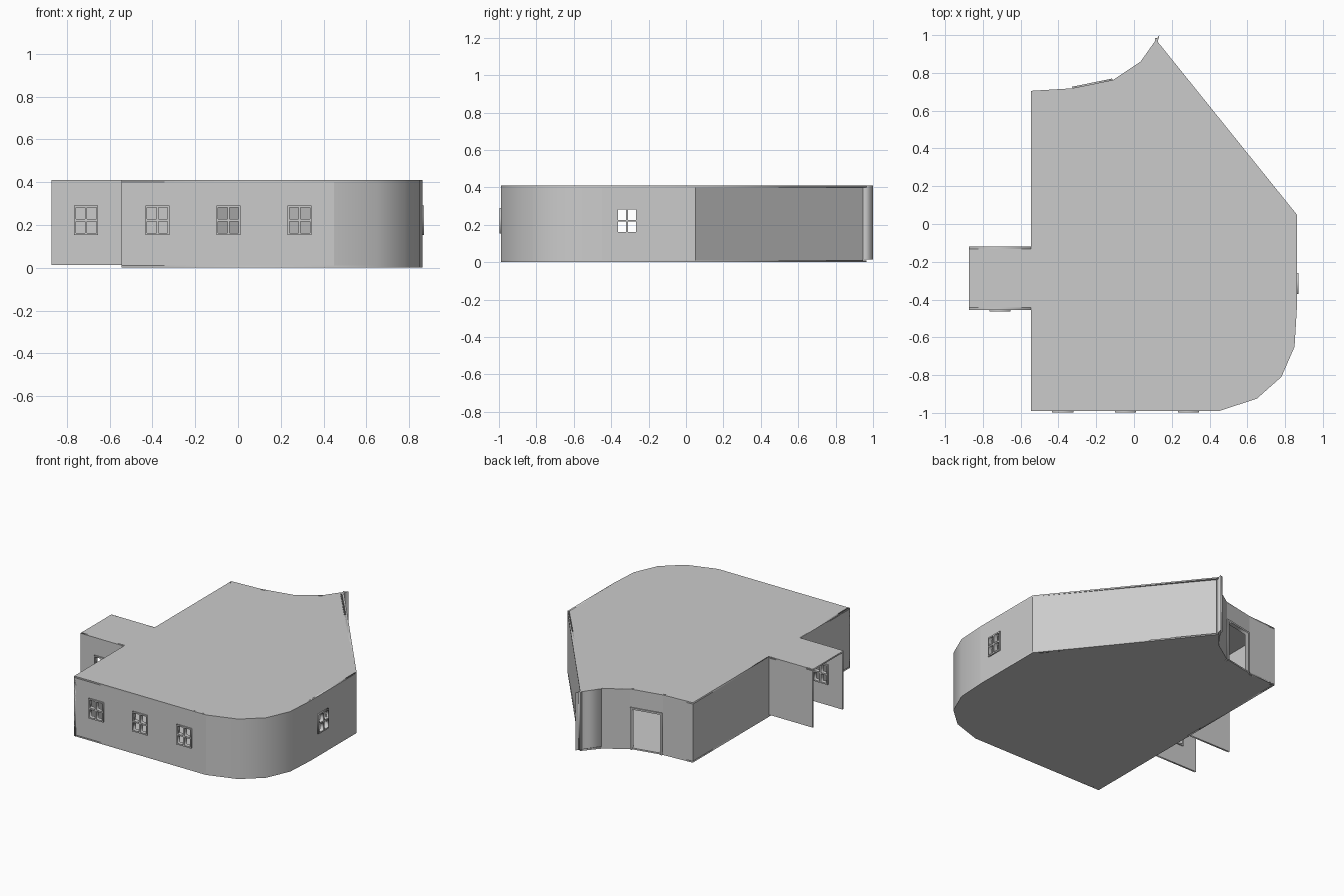
import bpy, bmesh
from mathutils import Matrix, Vector

if "Cube" in bpy.data.objects:
    bpy.data.objects.remove(bpy.data.objects["Cube"])

T, TOP, BOT = 0.012, 0.41, 0.0
WZ = 0.222  # window centre height


def rect(u0, u1, v0, v1):
    return [(u0, v0), (u1, v0), (u1, v1), (u0, v1)]


def plate(name, loops, depth, matrix):
    """Flat plate from an outer loop plus hole loops, extruded 0..-depth."""
    cu = bpy.data.curves.new(name, 'CURVE')
    cu.dimensions, cu.fill_mode, cu.extrude = '2D', 'BOTH', depth / 2
    for loop in loops:
        sp = cu.splines.new('POLY')
        sp.points.add(len(loop) - 1)
        for pt, (u, v) in zip(sp.points, loop):
            pt.co = (u, v, 0, 1)
        sp.use_cyclic_u = True
    tmp = bpy.data.objects.new(name + "_outline", cu)
    bpy.context.collection.objects.link(tmp)
    deps = bpy.context.evaluated_depsgraph_get()
    me = bpy.data.meshes.new_from_object(tmp.evaluated_get(deps))
    bpy.data.objects.remove(tmp)
    me.transform(matrix @ Matrix.Translation((0, 0, -depth / 2)))
    ob = bpy.data.objects.new(name, me)
    bpy.context.collection.objects.link(ob)
    return ob


def frame_of(p, q):
    """Local axes of a wall: along, up, outward (outline runs counter-clockwise)."""
    u = Vector((q[0] - p[0], q[1] - p[1], 0))
    n = u.normalized().cross(Vector((0, 0, 1)))
    m = Matrix((u.normalized(), (0, 0, 1), n)).transposed().to_4x4()
    m.translation = (p[0], p[1], 0)
    return m, u.length


def wall(name, p, q, windows=(), z0=BOT):
    """Straight wall with four-pane windows at the given distances from p."""
    m, length = frame_of(p, q)
    holes = [rect(c - .048, c + .048, WZ - .06, WZ + .06) for c in windows]
    plate(name, [rect(0, length, z0, TOP)] + holes, T, m)
    for i, c in enumerate(windows):
        loops = [rect(c - .056, c + .056, WZ - .068, WZ + .068)]
        for a in (-.048, .005):
            for b in (-.059, .005):
                loops.append(rect(c + a, c + a + .043, WZ + b, WZ + b + .054))
        plate(f"{name}_window_frame_{i + 1}", loops, T + .016,
              m @ Matrix.Translation((0, 0, .008)))


# Plan outline, counter-clockwise from the front left
corner = [(.45, -.99), (.65, -.925), (.78, -.81), (.85, -.65), (.862, -.45)]
back = [(.125, .965), (.035, .86), (-.11, .763), (-.33, .718), (-.545, .705)]
left = -.545
outline = [(left, -.99)] + corner + [(.862, .05)] + back

# Floor and roof slabs
plate("floor", [outline], .01, Matrix.Translation((0, 0, .01)))
plate("roof", [outline], .01, Matrix.Translation((0, 0, TOP)))

# Straight outer walls
wall("front_wall", (left, -.99), (.45, -.99), [.168, .5, .833])
wall("right_wall", (.862, -.45), (.862, .05), [.135])
wall("diagonal_wall", (.862, .05), (.125, .945))
wall("left_wall_back", (left, .705), (left, -.12))
wall("left_wall_front", (left, -.455), (left, -.99))

# Rounded corner wall
bm = bmesh.new()
rings = []
for i, p in enumerate(corner):
    a, b = Vector(corner[max(i - 1, 0)]), Vector(corner[min(i + 1, 4)])
    d = (b - a).normalized()
    inner = Vector(p) + Vector((-d.y, d.x)) * T
    rings.append([bm.verts.new((x, y, z)) for (x, y), z in
                  ((p, BOT), (p, TOP), (inner, TOP), (inner, BOT))])
for r, s in zip(rings, rings[1:]):
    for k in range(4):
        bm.faces.new((r[k], s[k], s[(k + 1) % 4], r[(k + 1) % 4]))
bm.faces.new(rings[0])
bm.faces.new(rings[-1][::-1])
bmesh.ops.recalc_face_normals(bm, faces=bm.faces)
me = bpy.data.meshes.new("rounded_corner_wall")
bm.to_mesh(me)
ob = bpy.data.objects.new("rounded_corner_wall", me)
bpy.context.collection.objects.link(ob)
bpy.context.view_layer.objects.active = ob
ob.select_set(True)
bpy.ops.object.shade_smooth_by_angle(angle=0.7)

# Curved back wall, ending in a pointed fin past the diagonal wall
plate("back_wall_fin", [[(.12, .94), (.134, 1), (.035, .86), (.04, .845)]],
      TOP - .015, Matrix.Translation((0, 0, TOP)))
wall("back_wall_inner", back[1], back[2])
wall("back_wall_outer", back[3], back[4])
wall("back_fin_end", (.122, .94), (.122, .985), z0=.015)

# Back wall with doorway and door frame
m, L = frame_of(back[2], back[3])
d0, d1, dh = .017, L - .017, .275


def arch(u0, u1, top, a, b, h):
    return [(u0, BOT), (a, BOT), (a, h), (b, h), (b, BOT), (u1, BOT), (u1, top), (u0, top)]


plate("door_wall", [arch(0, L, TOP, d0, d1, dh)], T, m)
plate("door_frame", [arch(.004, L - .004, dh + .012, d0, d1, dh)], T + .016,
      m @ Matrix.Translation((0, 0, .008)))

# Open-ended side passage
wall("passage_front_wall", (-.873, -.455), (left, -.455), [.163], z0=.012)
wall("passage_back_wall", (left, -.12), (-.873, -.12), z0=.012)
plate("passage_roof", [rect(-.873, left, -.455, -.12)], .01, Matrix.Translation((0, 0, TOP)))
